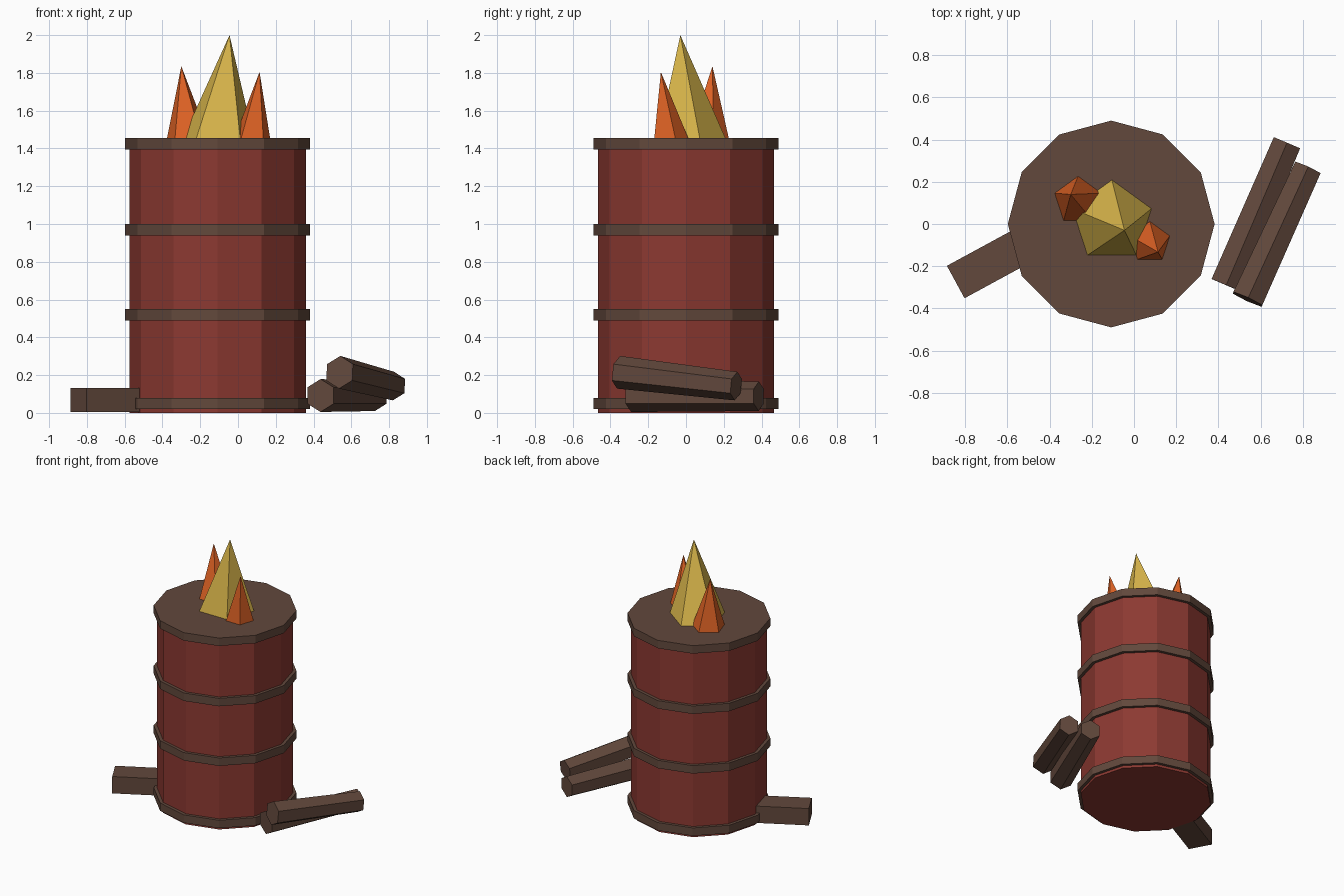
import bpy, bmesh, math
from mathutils import Matrix, Vector

cube = bpy.data.objects.get("Cube")
if cube:
    bpy.data.objects.remove(cube, do_unlink=True)


def material(name, rgb):
    m = bpy.data.materials.new(name)
    m.use_nodes = True
    m.diffuse_color = (*rgb, 1)
    bsdf = m.node_tree.nodes["Principled BSDF"]
    bsdf.inputs["Base Color"].default_value = (*rgb, 1)
    bsdf.inputs["Roughness"].default_value = 0.9
    return m


RED = material("barrel red", (0.262, 0.041, 0.031))
BROWN = material("dark brown", (0.122, 0.065, 0.045))
YELLOW = material("flame yellow", (0.70, 0.47, 0.07))
ORANGE = material("flame orange", (0.73, 0.122, 0.018))


def finish(name, bm, mat):
    bmesh.ops.recalc_face_normals(bm, faces=bm.faces)
    mesh = bpy.data.meshes.new(name)
    bm.to_mesh(mesh)
    bm.free()
    mesh.materials.append(mat)
    obj = bpy.data.objects.new(name, mesh)
    bpy.context.collection.objects.link(obj)
    return obj


def tube(name, start, end, r1, r2, sides, mat, up=Vector((0, 1, 0))):
    """Capped prism from start to end, with a corner pointing along up."""
    start, end = Vector(start), Vector(end)
    axis = (end - start).normalized()
    side = up.cross(axis).normalized()
    rot = Matrix((side, axis.cross(side), axis)).transposed().to_4x4()
    bm = bmesh.new()
    bmesh.ops.create_cone(bm, cap_ends=True, segments=sides, radius1=r1, radius2=r2,
                          depth=(end - start).length,
                          matrix=Matrix.Translation((start + end) / 2) @ rot)
    return finish(name, bm, mat)


def flame(name, x, y, radius, tip, mat):
    """Five-sided spike with a leaning tip."""
    base_z = 1.452
    bm = bmesh.new()
    ring = []
    for i in range(5):
        a = math.pi / 2 + i * math.tau / 5
        ring.append(bm.verts.new((x + radius * math.cos(a), y + radius * math.sin(a), base_z)))
    apex = bm.verts.new(tip)
    bm.faces.new(ring)
    for i in range(5):
        bm.faces.new((ring[i], ring[(i + 1) % 5], apex))
    return finish(name, bm, mat)


# Barrel body and its four hoops, the top one closing the lid
CX = -0.108
tube("barrel_body", (CX, 0, 0), (CX, 0, 1.45), 0.467, 0.467, 12, RED)
for name, z in (("bottom", 0.02), ("lower", 0.49), ("upper", 0.94), ("top", 1.395)):
    tube(name + "_hoop", (CX, 0, z), (CX, 0, z + 0.06), 0.49, 0.49, 12, BROWN)

# Flames
flame("main_flame", -0.105, 0.012, 0.198, (-0.045, -0.03, 2.0), YELLOW)
flame("back_flame", -0.265, 0.11, 0.117, (-0.30, 0.14, 1.835), ORANGE)
flame("front_flame", 0.075, -0.087, 0.1, (0.114, -0.133, 1.805), ORANGE)

# Two six-sided logs leaning on each other
UP = Vector((0, 0, 1))
tube("lower_log", (0.437, -0.29, 0.092), (0.725, 0.385, 0.088), 0.087, 0.078, 6, BROWN, UP)
tube("upper_log", (0.538, -0.357, 0.215), (0.823, 0.265, 0.142), 0.087, 0.076, 6, BROWN, UP)

# Square beam running under the side of the barrel
angle = math.radians(28.5)
length, width, height = 0.5, 0.175, 0.127
bm = bmesh.new()
bmesh.ops.create_cube(bm, size=1, matrix=(
    Matrix.Translation((-0.845, -0.275, 0.004 + height / 2))
    @ Matrix.Rotation(angle, 4, "Z")
    @ Matrix.Translation((length / 2, 0, 0))
    @ Matrix.Diagonal((length, width, height, 1))))
finish("beam", bm, BROWN)
